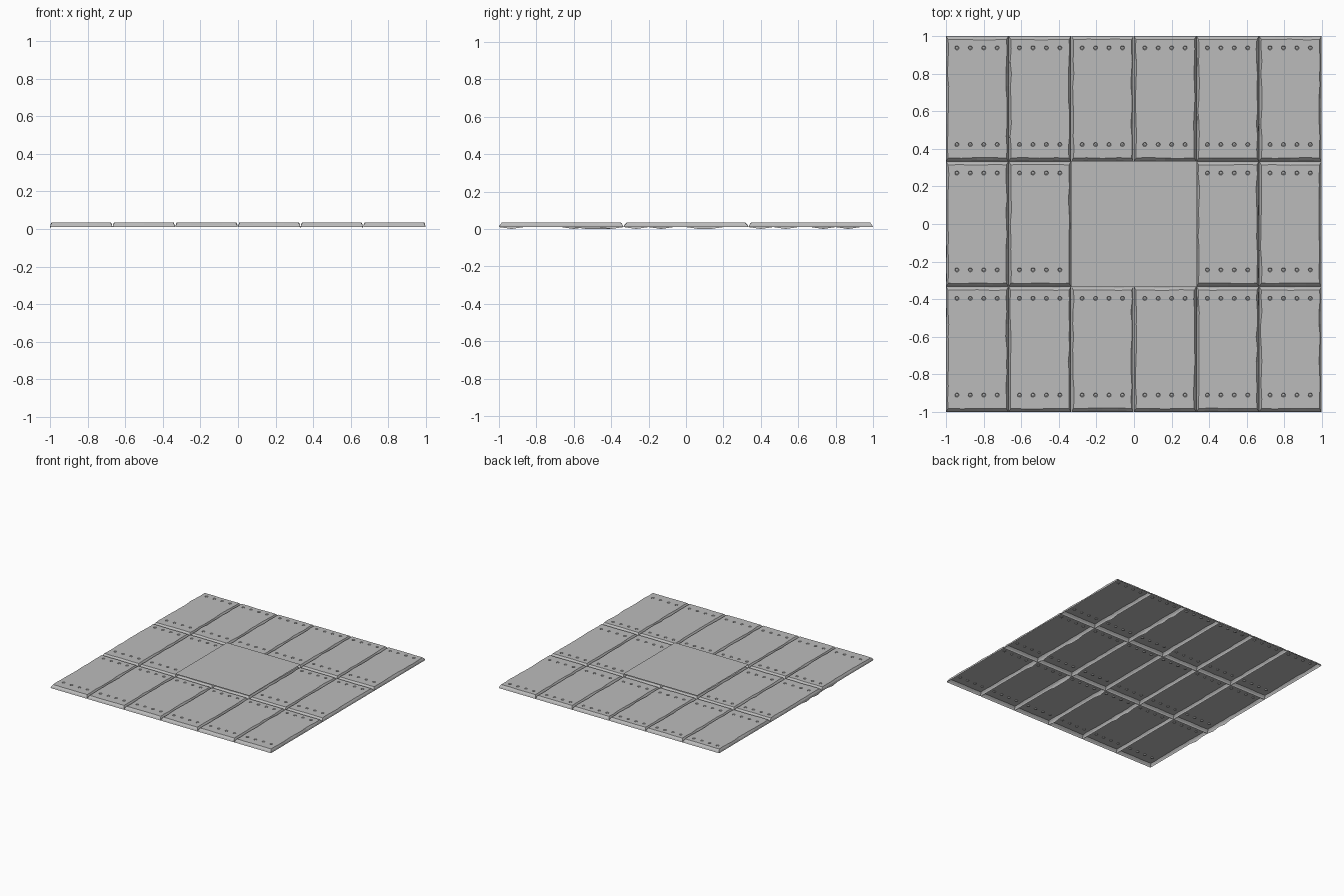
import bpy, bmesh, math, random

if "Cube" in bpy.data.objects:
    bpy.data.objects.remove(bpy.data.objects["Cube"])

random.seed(4)

metal = bpy.data.materials.new("grey_metal")
metal.diffuse_color = (0.5, 0.5, 0.5, 1)
metal.use_nodes = True
metal.node_tree.nodes["Principled BSDF"].inputs["Base Color"].default_value = metal.diffuse_color

PITCH_X, PITCH_Y = 1 / 3, 2 / 3
HX, HY = 0.166, 0.333
TOP = 0.035


def finish(bm, name):
    mesh = bpy.data.meshes.new(name)
    bm.to_mesh(mesh)
    bm.free()
    mesh.materials.append(metal)
    ob = bpy.data.objects.new(name, mesh)
    bpy.context.collection.objects.link(ob)
    return ob


def bridge(bm, a, b):
    n = len(a)
    for i in range(n):
        bm.faces.new((a[i], a[(i + 1) % n], b[(i + 1) % n], b[i]))


def outline():
    """Counter-clockwise border: (x side, y side, x, y), sides flag which edge is bevelled."""
    n, m = 10, 4
    pts = []
    for i in range(m):
        pts.append((-1 + 2 * i / m, -1))
    for i in range(n):
        pts.append((1, -1 + 2 * i / n))
    for i in range(m):
        pts.append((1 - 2 * i / m, 1))
    for i in range(n):
        pts.append((-1, 1 - 2 * i / n))
    return pts


def plank(cx, cy, name, deep):
    bm = bmesh.new()
    low, mid, top = [], [], []
    for u, v in outline():
        wob = random.uniform(-0.004, 0.004)
        on_x, on_y = abs(u) == 1, abs(v) == 1
        corner = on_x and on_y
        ix = (0.011 + (0 if corner else wob)) * u if on_x else 0
        iy = (0.018 + (0 if corner else wob * 0.6)) * v if on_y else 0
        x, y = cx + u * HX, cy + v * HY
        # a few ragged spots on the long edges hang lower
        z = 0.0 if deep and on_x and not on_y and random.random() < 0.15 else 0.01
        low.append(bm.verts.new((x, y, z)))
        mid.append(bm.verts.new((x - ix * 0.3, y - iy * 0.3, 0.022)))
        top.append(bm.verts.new((x - ix, y - iy, TOP)))
    bridge(bm, low, mid)
    bridge(bm, mid, top)

    # rivet recesses with a slightly domed head, four at each end
    rims = [top]
    for dy in (0.271, -0.244):
        for k in range(4):
            rx, ry = cx - 0.001 + (k - 1.5) * 0.0715, cy + dy
            rings = []
            for r, z in ((0.0115, TOP), (0.0085, 0.029)):
                rings.append([bm.verts.new((rx + r * math.cos(t * math.pi / 5),
                                            ry + r * math.sin(t * math.pi / 5), z))
                              for t in range(10)])
            bridge(bm, rings[0], rings[1])
            tip = bm.verts.new((rx, ry, 0.033))
            for i in range(10):
                bm.faces.new((rings[1][i], rings[1][(i + 1) % 10], tip))
            rims.append(rings[0])

    # flat upper surface around the recesses
    edges = [bm.edges.get((loop[i], loop[(i + 1) % len(loop)]))
             for loop in rims for i in range(len(loop))]
    bmesh.ops.triangle_fill(bm, use_beauty=True, use_dissolve=False,
                            edges=edges, normal=(0, 0, 1))
    bmesh.ops.recalc_face_normals(bm, faces=bm.faces[:])
    if sum(f.normal.z * f.calc_area() for f in bm.faces) < 0:
        bmesh.ops.reverse_faces(bm, faces=bm.faces[:])
    finish(bm, name)


# floor of six by three open-bottomed panels
for r in range(3):
    for c in range(6):
        plank((c - 2.5) * PITCH_X - 0.001, (r - 1) * PITCH_Y,
              f"floor_panel_{r + 1}_{c + 1}", c % 2 == 0)

# thin plain plate floating just above the middle two panels
bm = bmesh.new()
h = 0.335
bm.faces.new([bm.verts.new((x * h, y * h, 0.05))
              for x, y in ((-1, -1), (1, -1), (1, 1), (-1, 1))])
finish(bm, "centre_plate")
